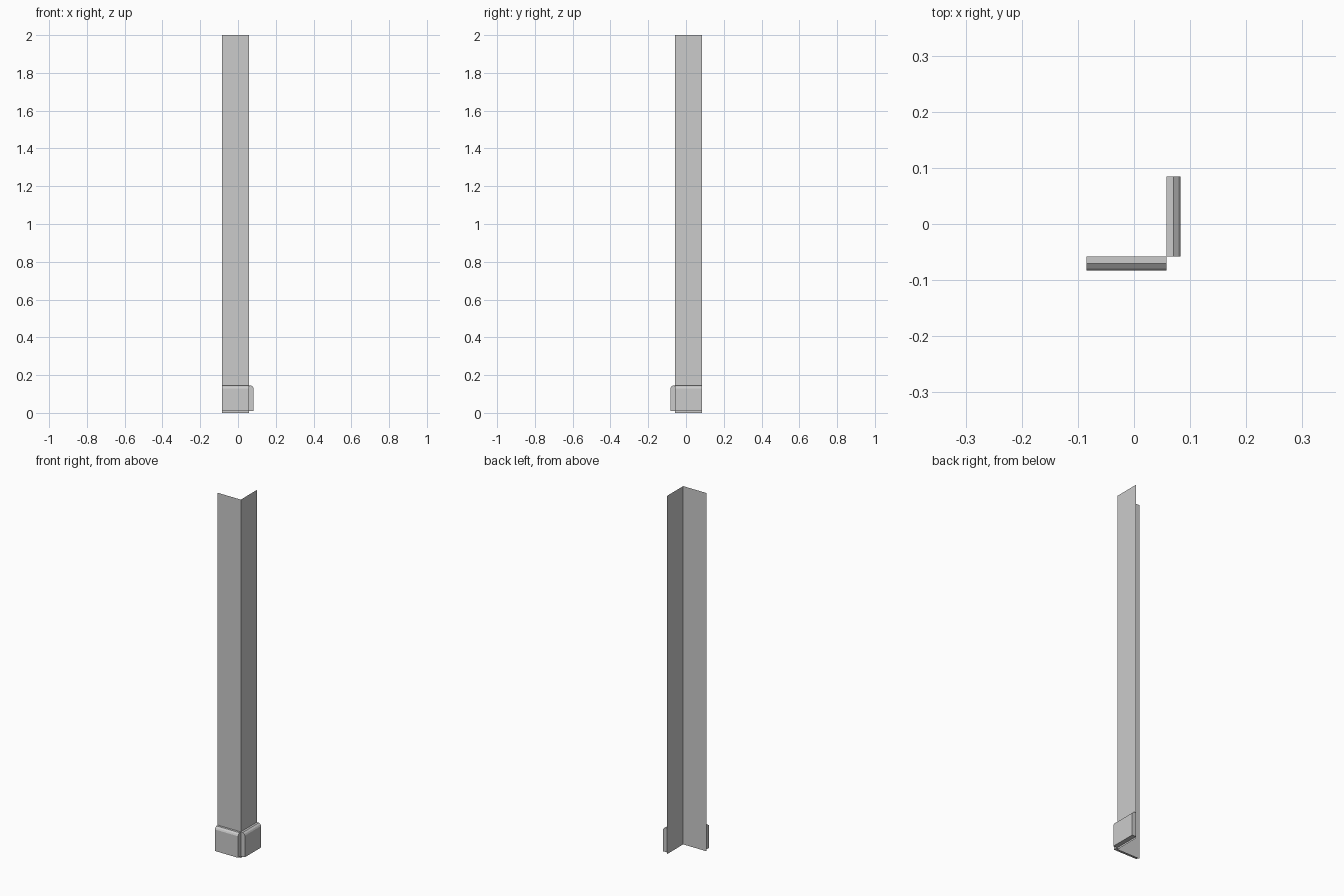
import bpy, bmesh
from mathutils import Matrix

if "Cube" in bpy.data.objects:
    bpy.data.objects.remove(bpy.data.objects["Cube"])

E, C, H = 0.085, 0.058, 2.0   # free end, corner line, wall height
# Skirting cross-section: distance out from the wall, height
PROFILE = [(0, 0.01), (0.025, 0.01), (0.025, 0.13), (0.021, 0.138), (0.012, 0.145), (0, 0.145)]


def finish(name, bm):
    me = bpy.data.meshes.new(name)
    bm.to_mesh(me)
    bm.free()
    ob = bpy.data.objects.new(name, me)
    bpy.context.collection.objects.link(ob)
    return ob


# Thin wall sheet folded at the outside corner
bm = bmesh.new()
cols = [(bm.verts.new((x, y, 0)), bm.verts.new((x, y, H)))
        for x, y in [(-E, -C), (C, -C), (C, E)]]
for a, b in zip(cols, cols[1:]):
    bm.faces.new((a[0], b[0], b[1], a[1]))
finish("corner_wall", bm)


# Skirting extruded along a wall, square-cut at the corner
def skirting(name, mirrored):
    bm = bmesh.new()
    face = bm.faces.new([bm.verts.new((-E, -C - d, z)) for d, z in PROFILE])
    ext = bmesh.ops.extrude_face_region(bm, geom=[face], use_keep_orig=True)
    verts = [g for g in ext["geom"] if isinstance(g, bmesh.types.BMVert)]
    bmesh.ops.translate(bm, verts=verts, vec=(C + E, 0, 0))
    if mirrored:  # reflect across the diagonal of the corner
        bm.transform(Matrix(((0, -1, 0, 0), (-1, 0, 0, 0), (0, 0, 1, 0), (0, 0, 0, 1))))
    bmesh.ops.recalc_face_normals(bm, faces=bm.faces)
    return finish(name, bm)


skirting("front_skirting", False)
skirting("side_skirting", True)
